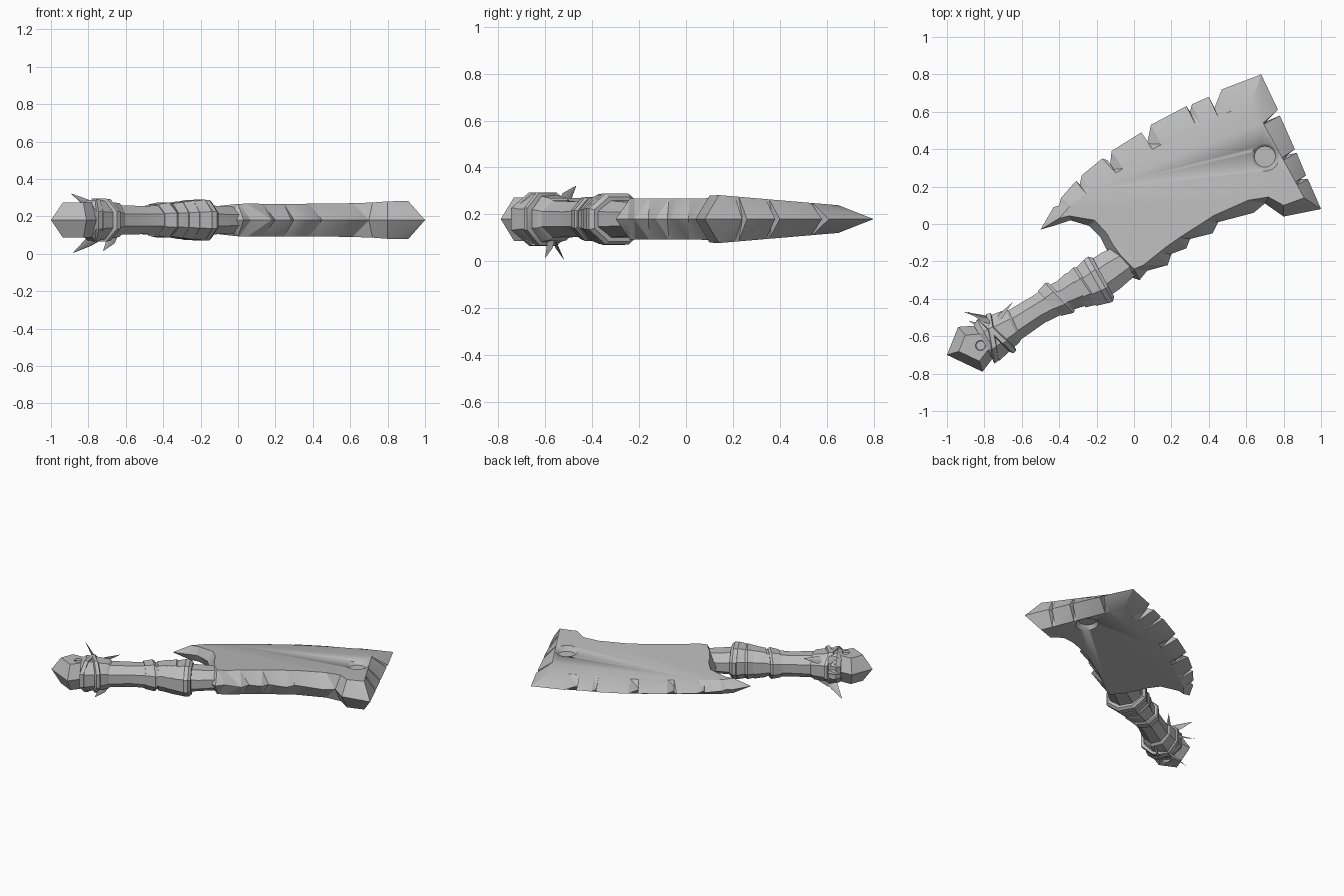
import bpy, bmesh
from math import cos, sin, pi, radians
from mathutils import Vector

old = bpy.data.objects.get("Cube")
if old:
    bpy.data.objects.remove(old)

grey = bpy.data.materials.new("plain grey")
grey.use_nodes = True
grey.diffuse_color = (0.5, 0.5, 0.5, 1)
grey.node_tree.nodes["Principled BSDF"].inputs["Base Color"].default_value = (0.5, 0.5, 0.5, 1)

MID = 0.18                                   # height of the flat centre plane
ORIGIN = Vector((-.19, -.30, MID))           # handle collar centre
ALONG = Vector((cos(radians(29)), sin(radians(29)), 0))
ACROSS = Vector((-ALONG.y, ALONG.x, 0))


def finish(name, bm, smooth=30):
    bmesh.ops.remove_doubles(bm, verts=bm.verts, dist=0.0005)
    bmesh.ops.recalc_face_normals(bm, faces=bm.faces)
    mesh = bpy.data.meshes.new(name)
    bm.to_mesh(mesh)
    bm.free()
    ob = bpy.data.objects.new(name, mesh)
    bpy.context.collection.objects.link(ob)
    mesh.materials.append(grey)
    bpy.ops.object.select_all(action="DESELECT")
    bpy.context.view_layer.objects.active = ob
    ob.select_set(True)
    bpy.ops.object.shade_smooth_by_angle(angle=radians(smooth))
    return ob


def nearest_on_loop(point, loop):
    """Arc position and place on a closed loop nearest to a point."""
    best, run = None, 0
    for a, b in zip(loop, loop[1:] + loop[:1]):
        side = b - a
        f = min(1, max(0, (point - a).dot(side) / side.length_squared))
        gap = (a + side * f - point).length
        if best is None or gap < best[0] - 1e-6:
            best = (gap, run + f * side.length, a + side * f)
        run += side.length
    return best[1:]


def bevelled_slab(name, outline, flat, height):
    """Sharp outline on the centre plane, sloping up and down to a flat."""
    outer = [Vector(p) for p in outline]
    flat = [Vector(p) for p in flat]
    inner, reached = [], (-1, None)
    for p in outer:
        found = nearest_on_loop(p, flat)
        reached = found if found[0] > reached[0] else reached
        inner.append(reached[1])
    bm = bmesh.new()
    rim = [bm.verts.new((p.x, p.y, MID)) for p in outer]
    n = len(rim)
    for sign in (1, -1):
        slots = {}
        ring = []
        for p in inner:
            key = (round(p.x, 3), round(p.y, 3))
            if key not in slots:
                slots[key] = bm.verts.new((p.x, p.y, MID + sign * height(p)))
            ring.append(slots[key])
        for i in range(n):
            j = (i + 1) % n
            bm.faces.new([rim[i], rim[j], ring[j]])
            if ring[i] != ring[j]:
                bm.faces.new([rim[i], ring[j], ring[i]])
        bm.faces.new(list(slots.values()))
    return finish(name, bm, 25)


def loft(name, rings, sides=8):
    """Faceted tube along the handle: (along, offset, half width, half height, tilt)."""
    bm = bmesh.new()
    loops = []
    for t, off, w, h, tilt in rings:
        loop = []
        for k in range(sides):
            a = 2 * pi * (k + .5) / sides
            n, z = [r * f(a) / cos(pi / sides) for r, f in ((w, cos), (h, sin))]
            loop.append(bm.verts.new(ORIGIN + ALONG * (t + tilt * n) + ACROSS * (n + off) + Vector((0, 0, z))))
        loops.append(loop)
    for a, b in zip(loops, loops[1:]):
        for k in range(sides):
            j = (k + 1) % sides
            bm.faces.new([a[k], a[j], b[j], b[k]])
    bm.faces.new(loops[0])
    bm.faces.new(loops[-1])
    return finish(name, bm)


def carve(ob, cutter):
    mod = ob.modifiers.new("carve", "BOOLEAN")
    mod.object = cutter
    mod.solver = "EXACT"
    bpy.context.view_layer.objects.active = ob
    bpy.ops.object.modifier_apply(modifier="carve")
    bpy.data.objects.remove(cutter)


def dent(ob, x, y, radius, floor):
    """Round dish pressed into both sides."""
    for sign in (1, -1):
        bm = bmesh.new()
        bmesh.ops.create_cone(bm, cap_ends=True, segments=24, radius1=radius * .75,
                              radius2=radius * 1.6, depth=.1)
        for v in bm.verts:
            v.co = Vector((x + v.co.x, y + v.co.y, MID + sign * (floor + .05 + v.co.z)))
        carve(ob, finish("dent_cutter", bm))


# Blade: chipped cutting edge, chipped end, stepped spine and hooked heel
edge = [(-.5, -.03), (-.43, .09), (-.4, .1), (-.39, .14), (-.31, .23), (-.29, .21), (-.28, .26),
        (-.17, .35), (-.14, .34), (-.13, .29), (-.12, .39), (.04, .49), (.07, .43), (.09, .53),
        (.28, .63), (.3, .6), (.31, .64), (.4, .68), (.43, .62), (.47, .72), (.68, .8)]
end = [(.77, .61), (.71, .55), (.78, .58), (.86, .4), (.82, .37), (.87, .38), (.92, .26),
       (.89, .24), (.93, .24), (1, .08)]
spine = [(.8, .04), (.7, .11), (.64, .06), (.45, .01), (.42, -.05), (.3, -.08), (.28, -.13),
         (.2, -.16), (.18, -.22), (.07, -.25), (.03, -.3), (-.03, -.28), (-.11, -.2)]
heel = [(-.15, -.13), (-.18, -.07), (-.24, -.01), (-.34, .02), (-.43, -.01)]
flat = [(-.4, .03), (-.33, .11), (-.1, .27), (.1, .4), (.3, .51), (.63, .65), (.91, .14), (.8, .1),
        (.69, .16), (.45, .06), (.2, -.1), (.05, -.22), (0, -.24), (-.07, -.17), (-.12, -.1),
        (-.15, -.04), (-.22, .03), (-.32, .05)]


def blade_height(p):
    return .072 - .075 * (.82 * p.y - .57 * p.x)


blade = bevelled_slab("blade", edge + end + spine + heel, flat, blade_height)
dent(blade, .7, .36, .075, .052)

# Crack running from the heel into the blade face, on both sides
for sign in (1, -1):
    bm = bmesh.new()
    bmesh.ops.create_cube(bm, size=1)
    for v in bm.verts:
        wide = .012 if v.co.x < 0 else .002
        v.co = Vector((-.065, -.06, MID + sign * .12)) + Vector((
            v.co.x * .17 - v.co.y * wide, v.co.x * .13 + v.co.y * wide * 1.3, v.co.z * .09))
    carve(blade, finish("crack_cutter", bm))

# Handle core and neck
loft("grip", [(-.7, 0, .09, .08, 0), (-.48, .01, .083, .078, 0), (-.36, .018, .078, .075, 0),
              (-.24, .018, .085, .08, 0), (0, 0, .1, .08, 0)])
loft("neck", [(-.04, 0, .11, .085, 0), (.08, .012, .108, .075, 0), (.2, .02, .09, .07, 0)])

# Overlapping wraps below the blade, each flaring towards it
wraps = [(-.29, .075, .1, .084, .094), (-.2, .1, .098, .088, .1),
         (-.14, .08, .112, .094, .106), (-.08, .08, .126, .1, .11)]
for i, (t, length, wide, low, high) in enumerate(wraps):
    off = .018 * (1 - i / 3)
    loft(f"upper_wrap_{i + 1}", [(t, off, wide - .012, low, -.25 + .08 * i),
                                 (t + length * .8, off, wide + .006, high, -.25 + .08 * i),
                                 (t + length, off, wide, high - .008, -.25 + .08 * i)])
loft("collar_lip", [(-.012, 0, .135, .108, 0), (.012, 0, .137, .108, 0), (.03, 0, .12, .095, 0)])

# Cloth sleeve and crossing bands above the pommel
loft("lower_sleeve", [(-.7, .005, .108, .09, 0), (-.67, .005, .125, .108, 0), (-.6, .005, .11, .1, .1),
                      (-.52, .008, .094, .09, .1), (-.505, .008, .082, .078, .1)])
for name, t, tilt in (("cloth_band_low", -.645, .35), ("cloth_band_high", -.615, -.3)):
    loft(name, [(t - .02, .005, .108, .098, tilt), (t - .012, .005, .126, .114, tilt),
                (t + .012, .005, .122, .112, tilt), (t + .02, .005, .1, .095, tilt)])


# Torn cloth tails fanning out from the knot
def tail(name, points, width):
    bm = bmesh.new()
    points = [Vector(p) for p in points]
    run = points[-1] - points[0]
    side = run.cross(Vector((0, .8, .6))).normalized()
    thick = run.cross(side).normalized() * .008
    loops = []
    for p, f in zip(points, (1, .9, .06)):
        half = side * width * f
        loops.append([bm.verts.new(p + o) for o in (half, thick * f, -half, -thick * f)])
    for a, b in zip(loops, loops[1:]):
        for k in range(4):
            j = (k + 1) % 4
            bm.faces.new([a[k], a[j], b[j], b[k]])
    bm.faces.new(loops[0])
    bm.faces.new(loops[-1])
    finish(name, bm)


tail("tail_top_long", [(-.72, -.53, .22), (-.81, -.51, .27), (-.89, -.47, .32)], .03)
tail("tail_top_short", [(-.78, -.54, .2), (-.71, -.49, .25), (-.65, -.42, .27)], .028)
tail("tail_side", [(-.68, -.54, .18), (-.8, -.5, .19), (-.91, -.47, .2)], .022)
tail("tail_bottom_long", [(-.72, -.57, .11), (-.8, -.55, .06), (-.88, -.52, .006)], .03)
tail("tail_bottom_short", [(-.66, -.57, .12), (-.68, -.58, .07), (-.72, -.6, .016)], .03)

# Pommel: faceted five-sided stone
corners = [(-.94, -.55), (-.8, -.54), (-.68, -.62), (-.81, -.79), (-1, -.7)]
centre = Vector((-.85, -.655))
pommel = bevelled_slab("pommel", corners, [centre.lerp(Vector(c), .58) for c in corners], lambda p: .093)
dent(pommel, -.82, -.65, .032, .08)
